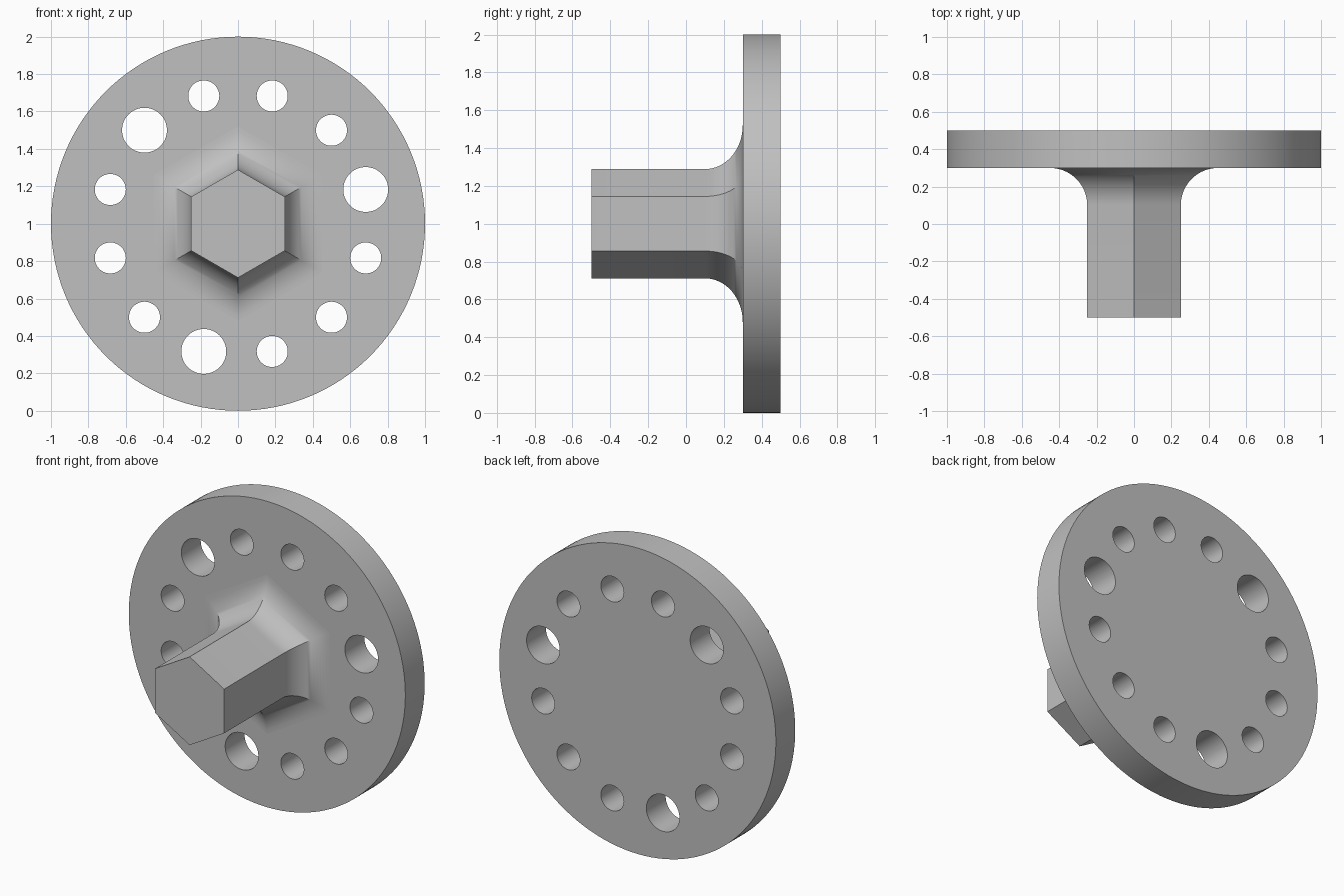
import bpy
import bmesh
from math import sin, cos, pi, radians
from mathutils import Matrix

cube = bpy.data.objects.get("Cube")
if cube:
    bpy.data.objects.remove(cube, do_unlink=True)

grey = bpy.data.materials.new("plain grey")
grey.use_nodes = True
grey.diffuse_color = (0.53, 0.53, 0.53, 1)
grey.node_tree.nodes["Principled BSDF"].inputs["Base Color"].default_value = grey.diffuse_color

AXIS_Z = 1.0      # height of the shared axis
FACE_Y = 0.3      # front face of the plate
THICK = 0.2


def add_object(name, bm):
    bmesh.ops.recalc_face_normals(bm, faces=bm.faces)
    mesh = bpy.data.meshes.new(name)
    bm.to_mesh(mesh)
    bm.free()
    mesh.materials.append(grey)
    obj = bpy.data.objects.new(name, mesh)
    bpy.context.collection.objects.link(obj)
    return obj


def add_cylinder(bm, x, z, radius, depth, sides):
    """Cylinder along y, centred in the thickness of the plate."""
    place = Matrix.Translation((x, FACE_Y + THICK / 2, z)) @ Matrix.Rotation(pi / 2, 4, "X")
    bmesh.ops.create_cone(bm, cap_ends=True, segments=sides, radius1=radius,
                          radius2=radius, depth=depth, matrix=place)


def smooth(obj):
    bpy.ops.object.select_all(action="DESELECT")
    obj.select_set(True)
    bpy.context.view_layer.objects.active = obj
    bpy.ops.object.shade_smooth_by_angle(angle=radians(30))


# Round plate
bm = bmesh.new()
add_cylinder(bm, 0, AXIS_Z, 1.0, THICK, 128)
plate = add_object("round_plate", bm)

# Ring of twelve holes, every fourth one larger
bm = bmesh.new()
for i in range(12):
    a = radians(15 + 30 * i)
    radius = 0.12 if i % 4 == 0 else 0.083
    add_cylinder(bm, 0.707 * cos(a), AXIS_Z + 0.707 * sin(a), radius, THICK * 2, 48)
cutter = add_object("hole_cutter", bm)
cutter.hide_render = True

cut = plate.modifiers.new("holes", "BOOLEAN")
cut.operation = "DIFFERENCE"
cut.solver = "EXACT"
cut.object = cutter
bpy.context.view_layer.objects.active = plate
bpy.ops.object.modifier_apply(modifier=cut.name)
bpy.data.objects.remove(cutter, do_unlink=True)
smooth(plate)

# Hexagonal shaft whose root flares into the plate with a concave fillet
FILLET = 0.2
STEPS = 16
profile = [(0.25, -0.5)]
for i in range(STEPS + 1):
    t = pi / 2 * i / STEPS
    profile.append((0.25 + FILLET * (1 - cos(t)), FACE_Y - FILLET * (1 - sin(t))))

bm = bmesh.new()
rings = []
for apothem, y in profile:
    r = apothem / cos(pi / 6)
    rings.append([bm.verts.new((r * sin(k * pi / 3), y, AXIS_Z + r * cos(k * pi / 3)))
                  for k in range(6)])
for a, b in zip(rings, rings[1:]):
    for k in range(6):
        n = (k + 1) % 6
        bm.faces.new((a[k], a[n], b[n], b[k]))
bm.faces.new(rings[0])
bm.faces.new(rings[-1])
smooth(add_object("hex_shaft", bm))
